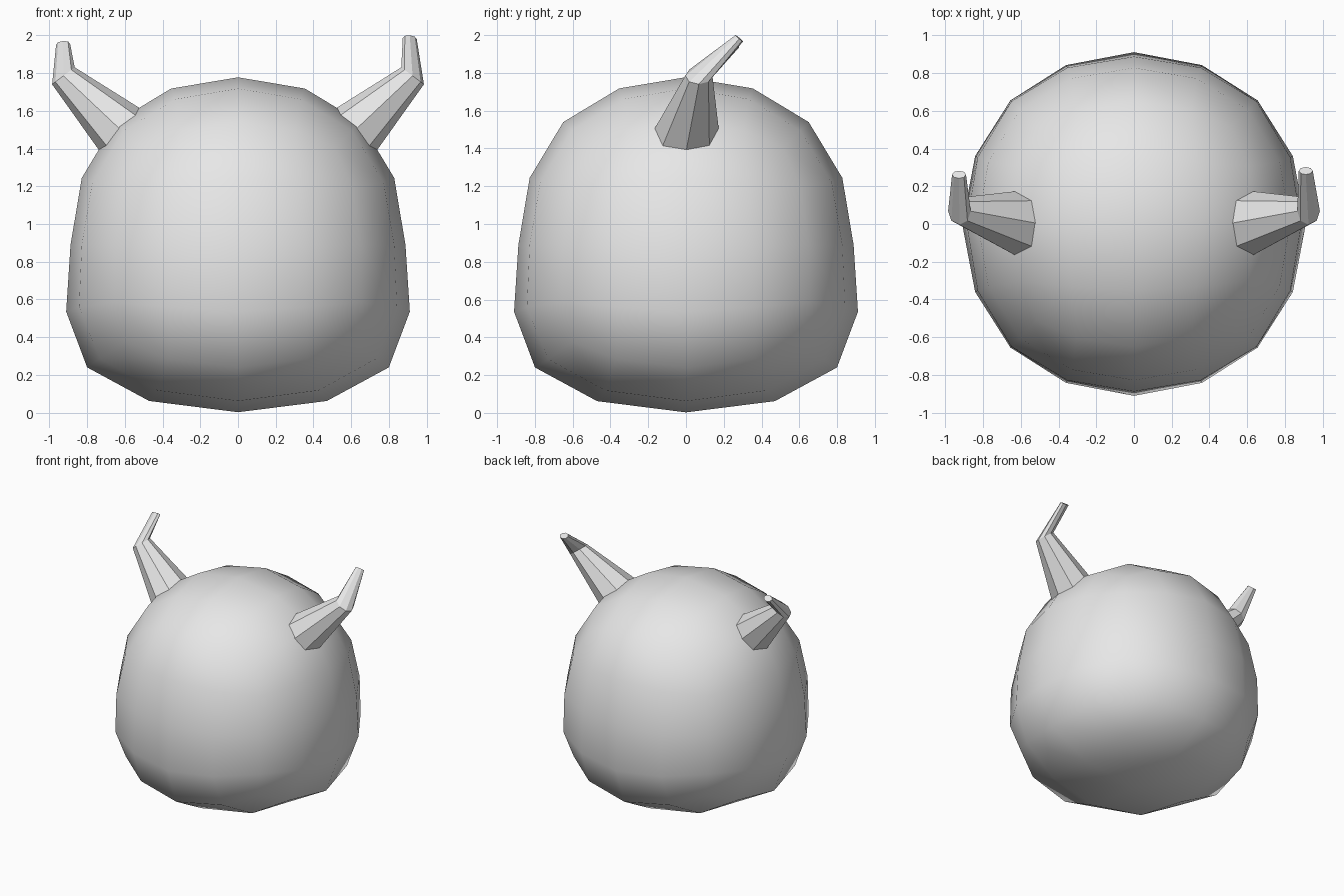
import bpy, bmesh, math
from mathutils import Vector

if "Cube" in bpy.data.objects:
    bpy.data.objects.remove(bpy.data.objects["Cube"])

grey = bpy.data.materials.new("plain_grey")
grey.diffuse_color = (0.8, 0.8, 0.8, 1)
grey.use_nodes = True
grey.node_tree.nodes["Principled BSDF"].inputs["Base Color"].default_value = grey.diffuse_color

# Body: a subdivided cube, flared towards the bottom
bpy.ops.mesh.primitive_cube_add(size=2.02, location=(0, 0, 0))
body = bpy.context.object
body.name = "body"
sub = body.modifiers.new("round", 'SUBSURF')
sub.levels = sub.render_levels = 2
sub.use_limit_surface = False
bpy.ops.object.modifier_apply(modifier=sub.name)
for v in body.data.vertices:
    d = max(0.0, -v.co.z)
    flare = 1 + 0.196 * d + 0.244 * d * d
    v.co.x *= flare
    v.co.y *= flare
    v.co.z += 0.89
body.data.materials.clear()
body.data.materials.append(grey)
bpy.ops.object.shade_smooth()


# Horn: three octagonal rings, each with a centre and two half-axes
def horn(name, side, tip):
    rings = [
        ((0.575, -0.008, 1.455), (0.125, 0, -0.115), (0, 0.187, 0)),   # root inside body
        ((0.925, 0.068, 1.785), (0.06, 0, -0.045), (0, 0.072, 0)),     # bend
        (tip, (0.037, 0, -0.003), (0, 0.02, -0.017)),                  # tip
    ]
    bm = bmesh.new()
    loops = []
    for c, u, w in rings:
        loop = []
        for i in range(8):
            a = math.tau * i / 8
            p = Vector(c) + Vector(u) * math.cos(a) + Vector(w) * math.sin(a)
            loop.append(bm.verts.new((p.x * side, p.y, p.z)))
        loops.append(loop)
    for lo, hi in zip(loops, loops[1:]):
        for i in range(8):
            j = (i + 1) % 8
            bm.faces.new((lo[i], lo[j], hi[j], hi[i]))
    bm.faces.new(loops[0])
    bm.faces.new(loops[-1])
    bmesh.ops.recalc_face_normals(bm, faces=bm.faces)
    me = bpy.data.meshes.new(name)
    bm.to_mesh(me)
    bm.free()
    me.materials.append(grey)
    bpy.context.collection.objects.link(bpy.data.objects.new(name, me))


horn("horn_right", 1, (0.91, 0.282, 1.983))
horn("horn_left", -1, (0.927, 0.262, 1.953))
